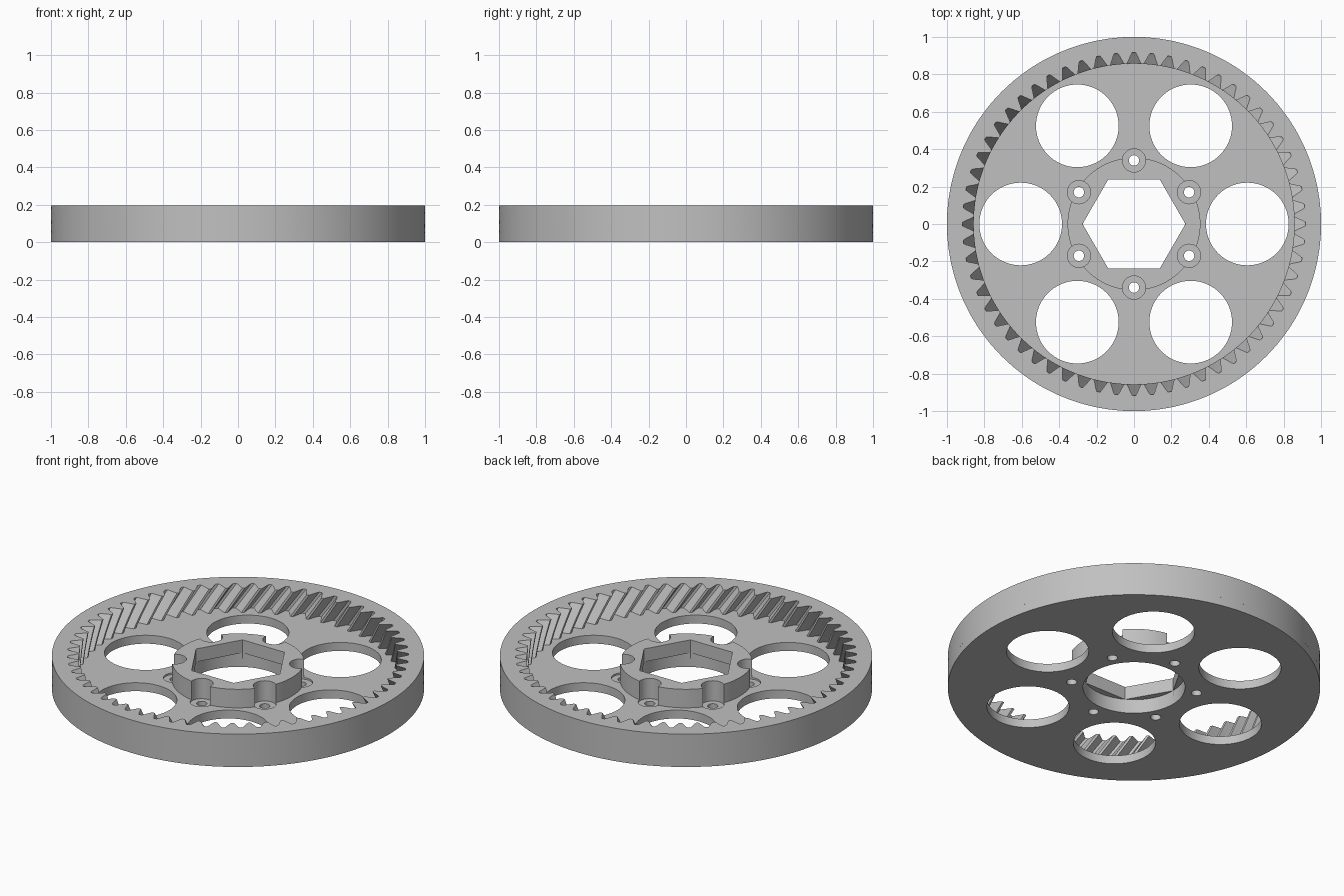
import bpy, bmesh
from math import cos, sin, radians, tau

if "Cube" in bpy.data.objects:
    bpy.data.objects.remove(bpy.data.objects["Cube"])

TEETH, FLOOR, TOP, HUB_TOP, LEDGE = 60, 0.05, 0.195, 0.16, 0.083
TWIST = -0.11  # helix turn from floor to rim, in radians

grey = bpy.data.materials.new("plain grey")
grey.use_nodes = True
colour = (0.53, 0.53, 0.53, 1)
grey.diffuse_color = colour
grey.node_tree.nodes["Principled BSDF"].inputs["Base Color"].default_value = colour


def make_object(name, bm):
    bmesh.ops.recalc_face_normals(bm, faces=bm.faces)
    mesh = bpy.data.meshes.new(name)
    bm.to_mesh(mesh)
    bm.free()
    mesh.materials.append(grey)
    obj = bpy.data.objects.new(name, mesh)
    bpy.context.collection.objects.link(obj)
    return obj


def prism(bm, radius, z0, z1, sides, x=0, y=0):
    """Upright closed prism whose first corner points along +x."""
    rings = [[bm.verts.new((x + radius * cos(tau * i / sides),
                            y + radius * sin(tau * i / sides), z))
              for i in range(sides)] for z in (z0, z1)]
    bm.faces.new(rings[0])
    bm.faces.new(rings[1])
    for i in range(sides):
        j = (i + 1) % sides
        bm.faces.new((rings[0][i], rings[0][j], rings[1][j], rings[1][i]))


def cylinder(name, radius, z0, z1, sides):
    bm = bmesh.new()
    prism(bm, radius, z0, z1, sides)
    return make_object(name, bm)


def six_around(name, distance, start, radius, z0, z1, sides):
    bm = bmesh.new()
    for k in range(6):
        a = radians(start + 60 * k)
        prism(bm, radius, z0, z1, sides, distance * cos(a), distance * sin(a))
    return make_object(name, bm)


def cut(target, cutters):
    bpy.context.view_layer.objects.active = target
    for cutter in cutters:
        cutter.hide_render = True
        mod = target.modifiers.new("cut", "BOOLEAN")
        mod.operation, mod.solver, mod.object = "DIFFERENCE", "EXACT", cutter
        bpy.ops.object.modifier_apply(modifier=mod.name)


def smooth(obj):
    bpy.ops.object.select_all(action="DESELECT")
    obj.select_set(True)
    bpy.context.view_layer.objects.active = obj
    bpy.ops.object.shade_smooth_by_angle(angle=radians(25))


# Helical ring: one tooth gap as (fraction of pitch, radius), repeated and twisted
half_gap = [(0.09, 0.917), (0.17, 0.905), (0.29, 0.88), (0.42, 0.857)]
gap = [(-f, r) for f, r in reversed(half_gap)] + half_gap
LEVELS = 7
bm = bmesh.new()
inner, outer = [], []
for level in range(LEVELS):
    t = level / (LEVELS - 1)
    z = FLOOR + t * (TOP - FLOOR)
    turn = TWIST * (t - 1)
    for rows, at_rim in ((inner, False), (outer, True)):
        row = []
        for tooth in range(TEETH):
            for f, r in gap:
                a = tau * (tooth + f) / TEETH + turn
                r = 1 if at_rim else r
                row.append(bm.verts.new((r * cos(a), r * sin(a), z)))
        rows.append(row)
count = len(inner[0])
for i in range(count):
    j = (i + 1) % count
    for rows in (inner, outer):
        for low, high in zip(rows, rows[1:]):
            bm.faces.new((low[i], low[j], high[j], high[i]))
    for end in (0, -1):
        bm.faces.new((inner[end][i], inner[end][j], outer[end][j], outer[end][i]))
ring = make_object("toothed_ring", bm)

# Base plate and raised hub
plate = cylinder("base_plate", 1, 0, FLOOR, 240)
hub = cylinder("hub", 0.355, FLOOR, HUB_TOP, 96)

# Cutters: lightening holes, bolt holes, bolt pockets, centre bore, hexagon socket
large_holes = six_around("large_hole_cutter", 0.606, 0, 0.221, -0.1, 0.3, 64)
bolt_holes = six_around("bolt_hole_cutter", 0.34, 30, 0.028, -0.1, 0.3, 24)
pockets = six_around("bolt_pocket_cutter", 0.34, 30, 0.062, 0.04, 0.3, 40)
bore = cylinder("bore_cutter", 0.274, -0.1, LEDGE, 96)
socket = cylinder("hexagon_cutter", 0.275, -0.05, 0.3, 6)

cut(plate, [large_holes, bolt_holes, pockets, bore])
cut(hub, [pockets, bore, socket])
for cutter in (large_holes, bolt_holes, pockets, bore, socket):
    bpy.data.objects.remove(cutter)
for part in (ring, plate, hub):
    smooth(part)
